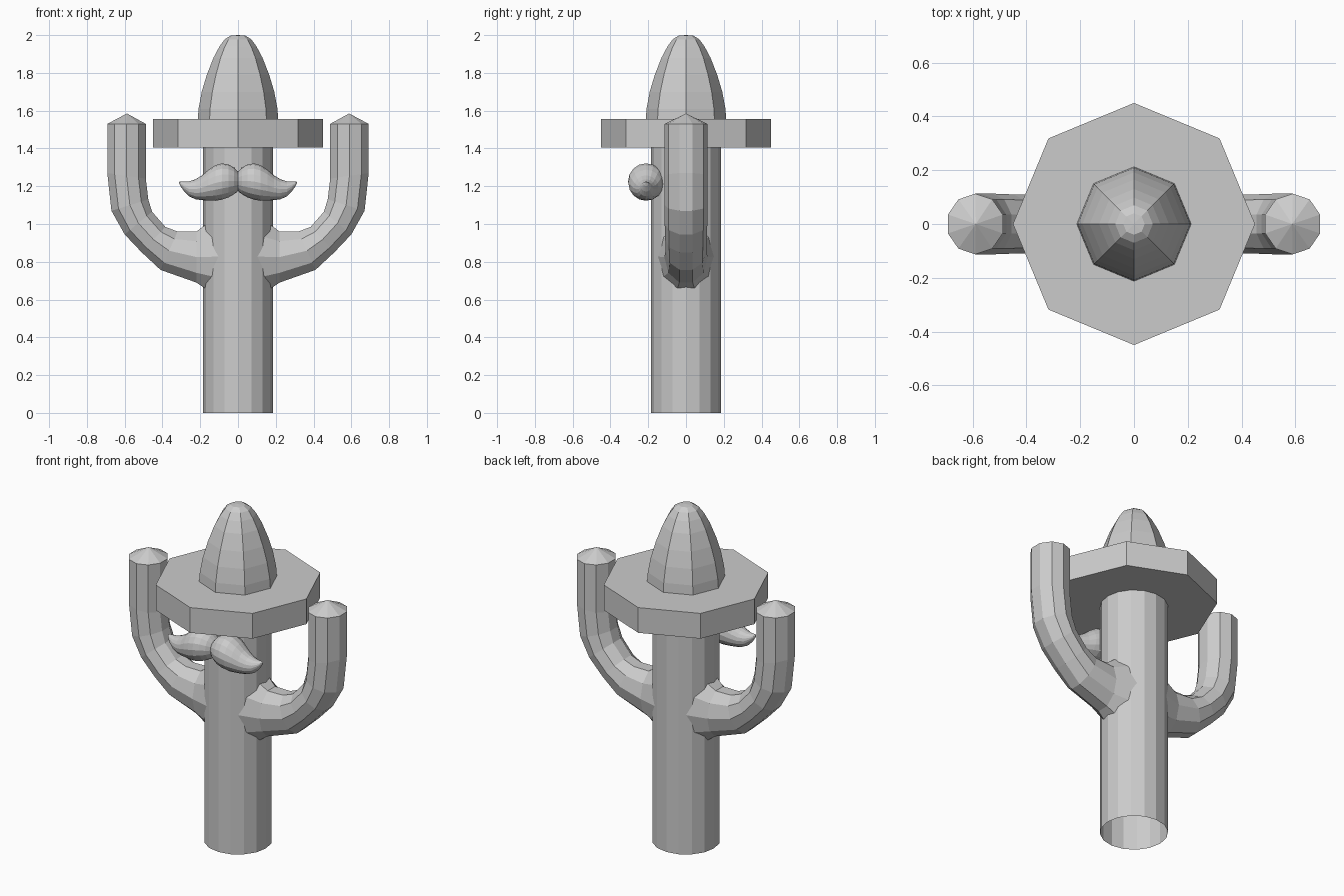
import bpy, bmesh
from math import sin, cos, pi, sqrt

if "Cube" in bpy.data.objects:
    bpy.data.objects.remove(bpy.data.objects["Cube"])


def loft(name, rings, cap_start=False, cap_end=False, tip=None, mirror=False):
    """Skin a list of equal-length point rings, with optional caps or a pointed tip."""
    bm = bmesh.new()
    loops = [[bm.verts.new(p) for p in ring] for ring in rings]
    n = len(loops[0])
    for a, b in zip(loops, loops[1:]):
        for i in range(n):
            j = (i + 1) % n
            bm.faces.new((a[i], a[j], b[j], b[i]))
    if cap_start:
        bm.faces.new(loops[0][::-1])
    if cap_end:
        bm.faces.new(loops[-1])
    if tip:
        t = bm.verts.new(tip)
        for i in range(n):
            bm.faces.new((loops[-1][i], loops[-1][(i + 1) % n], t))
    bmesh.ops.recalc_face_normals(bm, faces=bm.faces)
    mesh = bpy.data.meshes.new(name)
    bm.to_mesh(mesh)
    bm.free()
    obj = bpy.data.objects.new(name, mesh)
    bpy.context.collection.objects.link(obj)
    if mirror:
        mod = obj.modifiers.new("mirror", 'MIRROR')
        mod.use_axis[0] = True
        mod.use_mirror_merge = False
    return obj


def level_ring(r, z, n):
    return [(r * cos(2 * pi * i / n), r * sin(2 * pi * i / n), z) for i in range(n)]


# Trunk: open at the bottom, top hidden inside the hat
TRUNK_R = 0.184
trunk = loft("trunk", [level_ring(TRUNK_R, 0, 16), level_ring(TRUNK_R, 1.45, 16)])

# Hat brim and crown, both eight-sided
loft("hat_brim", [level_ring(0.45, 1.405, 8), level_ring(0.45, 1.555, 8)], True, True)
crown = [(0.213, 1.55), (0.209, 1.61), (0.192, 1.70), (0.165, 1.79), (0.13, 1.88),
         (0.098, 1.94), (0.07, 1.978), (0.04, 1.997)]
loft("hat_crown", [level_ring(r, z, 8) for r, z in crown], True, tip=(0, 0, 2.0))

# Arms: ten-sided sections given as inner x, z, outer x, z and half width in y
sections = [
    (0.17, 1.00, 0.17, 0.655, 0.15),
    (0.22, 0.96, 0.22, 0.69, 0.115),
    (0.32, 0.96, 0.41, 0.757, 0.108),
    (0.385, 0.985, 0.51, 0.85, 0.11),
    (0.455, 1.065, 0.60, 0.945, 0.113),
    (0.475, 1.13, 0.67, 1.07, 0.113),
    (0.488, 1.24, 0.692, 1.27, 0.113),
    (0.488, 1.53, 0.692, 1.53, 0.113),
]
arm_rings = []
for k, (xi, zi, xo, zo, w) in enumerate(sections):
    ring = []
    for i in range(10):
        a = 2 * pi * i / 10
        s = 0.5 * sin(a) / sin(0.4 * pi)
        y = w * cos(a)
        x = (xi + xo) / 2 + s * (xo - xi)
        if k == 0:  # wrap the flared root onto the trunk
            x = sqrt(TRUNK_R ** 2 - y ** 2) - 0.01
        ring.append((x, y, (zi + zo) / 2 + s * (zo - zi)))
    arm_rings.append(ring)
loft("arms", arm_rings, tip=(0.588, 0, 1.585), mirror=True)

# Moustache: x, centre height and radius of each section of one half
whisker = [(0.0, 1.226, 0.05), (0.02, 1.228, 0.07), (0.05, 1.228, 0.087),
           (0.085, 1.225, 0.096), (0.12, 1.217, 0.094), (0.155, 1.206, 0.082),
           (0.19, 1.192, 0.066), (0.225, 1.184, 0.053), (0.26, 1.186, 0.039),
           (0.285, 1.198, 0.026), (0.305, 1.213, 0.012)]
loft("moustache", [[(x, -0.211 + r * cos(2 * pi * i / 16), z + r * sin(2 * pi * i / 16))
                    for i in range(16)] for x, z, r in whisker],
     tip=(0.314, -0.211, 1.222), mirror=True)
